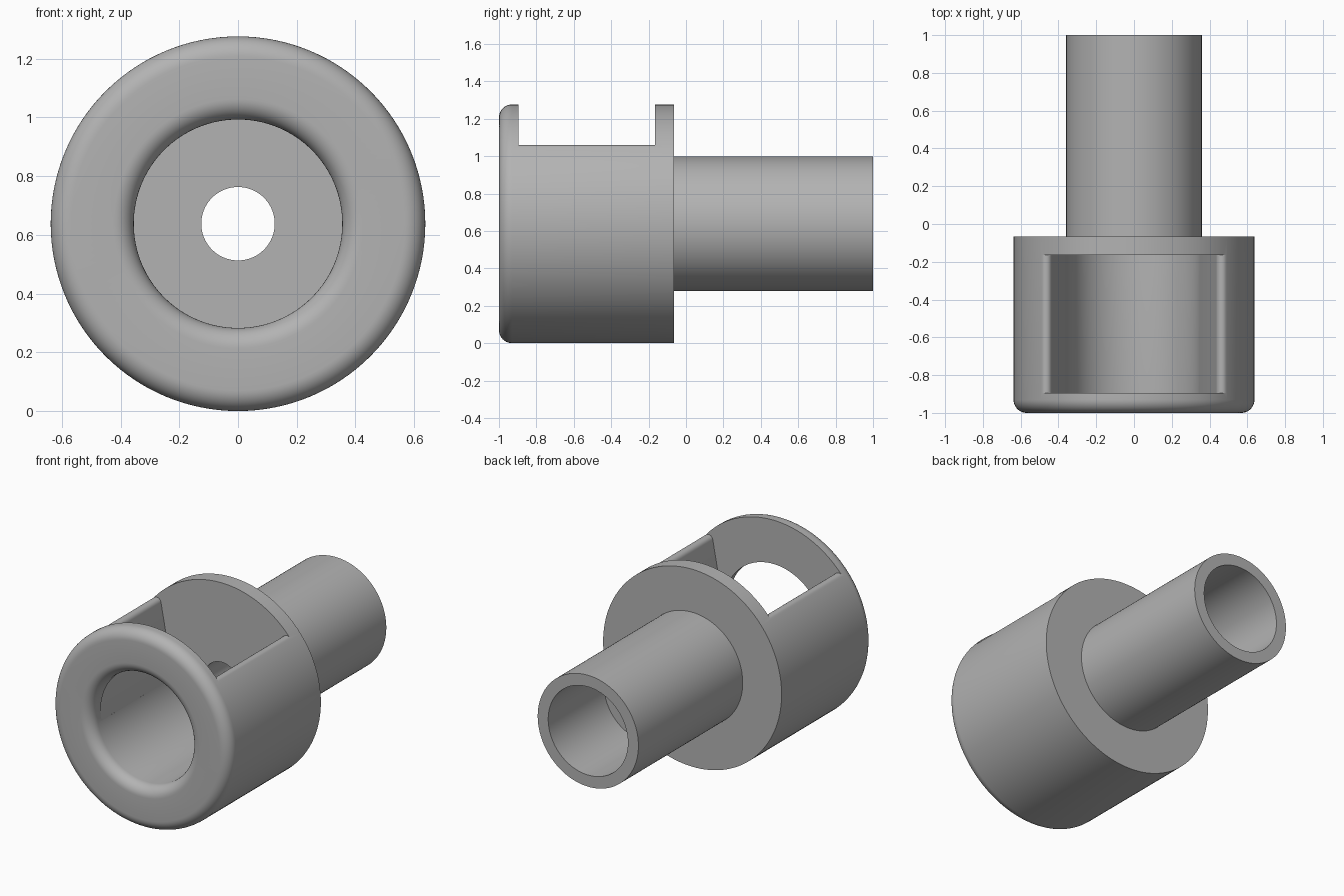
import bpy, bmesh
from math import sin, cos, tau, pi, radians, sqrt, atan2
from mathutils import Vector

cube = bpy.data.objects.get("Cube")
if cube:
    bpy.data.objects.remove(cube, do_unlink=True)

SEGMENTS = 128
R_BODY, R_BORE, R_HOLE = 0.638, 0.355, 0.125
R_TUBE, R_TUBE_IN = 0.36, 0.285
Y_FRONT, Y_STEP, Y_BACK = -1.0, -0.065, 1.0
SLOT_FRONT, SLOT_BACK, TUBE_FLOOR = -0.895, -0.165, 0.43
FILLET, LIP = 0.07, 0.03
AXIS_Z = R_BODY

grey = bpy.data.materials.new("plain grey")
grey.use_nodes = True
grey.diffuse_color = (0.45, 0.45, 0.45, 1)
grey.node_tree.nodes["Principled BSDF"].inputs["Base Color"].default_value = grey.diffuse_color


def make_object(name, bm):
    bmesh.ops.recalc_face_normals(bm, faces=bm.faces)
    mesh = bpy.data.meshes.new(name)
    bm.to_mesh(mesh)
    bm.free()
    mesh.materials.append(grey)
    obj = bpy.data.objects.new(name, mesh)
    bpy.context.collection.objects.link(obj)
    obj.location.z = AXIS_Z
    return obj


def arc(cx, cy, r, start, end, steps=10):
    angles = [start + (end - start) * i / steps for i in range(steps + 1)]
    return [(cx + r * cos(a), cy + r * sin(a)) for a in angles]


# Turned body: closed (radius, y) profile revolved about the y axis
profile = arc(R_BORE + FILLET, Y_FRONT + FILLET, FILLET, pi, 1.5 * pi)
profile += arc(R_BODY - FILLET, Y_FRONT + FILLET, FILLET, 1.5 * pi, tau)
profile += [(R_BODY, Y_STEP), (R_TUBE, Y_STEP), (R_TUBE, Y_BACK),
            (R_TUBE_IN, Y_BACK), (R_TUBE_IN, TUBE_FLOOR),
            (R_HOLE, TUBE_FLOOR), (R_HOLE, SLOT_BACK), (R_BORE, SLOT_BACK)]
bm = bmesh.new()
rings = [[bm.verts.new((r * sin(tau * i / SEGMENTS), y, r * cos(tau * i / SEGMENTS)))
          for i in range(SEGMENTS)] for r, y in profile]
for k, ring in enumerate(rings):
    prev = rings[k - 1]
    for i in range(SEGMENTS):
        bm.faces.new((prev[i - 1], prev[i], ring[i], ring[i - 1]))
body = make_object("socket_body", bm)

# Slot cutter: flared walls tangent to the bore, with rounded lips
flare = radians(10.6)
normal = Vector((cos(flare), -sin(flare)))
along = Vector((sin(flare), cos(flare)))
reach = sqrt((R_BODY - LIP) ** 2 - (R_BORE + LIP) ** 2)
centre = normal * (R_BORE + LIP) + along * reach
end = atan2(centre.y, centre.x)
side = [(0.2, -0.1), tuple(normal * R_BORE)]
side += arc(centre.x, centre.y, LIP, pi - flare, end)
tip = Vector(side[-1]) + Vector((sin(end), -cos(end))) * 0.05
side += [tuple(tip), (0.8, 0.8)]
outline = side + [(-x, z) for x, z in reversed(side)]
bm = bmesh.new()
face = bm.faces.new([bm.verts.new((x, SLOT_FRONT, z)) for x, z in outline])
extruded = bmesh.ops.extrude_face_region(bm, geom=[face], use_keep_orig=True)
bmesh.ops.translate(bm, vec=(0, SLOT_BACK - SLOT_FRONT, 0),
                    verts=[v for v in extruded["geom"] if isinstance(v, bmesh.types.BMVert)])
cutter = make_object("slot_cutter", bm)
cutter.hide_render = True

# Cut the slot and shade the turned surfaces smooth
cut = body.modifiers.new("slot", 'BOOLEAN')
cut.operation = 'DIFFERENCE'
cut.solver = 'EXACT'
cut.object = cutter
bpy.ops.object.select_all(action='DESELECT')
bpy.context.view_layer.objects.active = body
body.select_set(True)
bpy.ops.object.modifier_apply(modifier=cut.name)
bpy.data.objects.remove(cutter, do_unlink=True)
bpy.ops.object.shade_smooth_by_angle(angle=radians(30))
